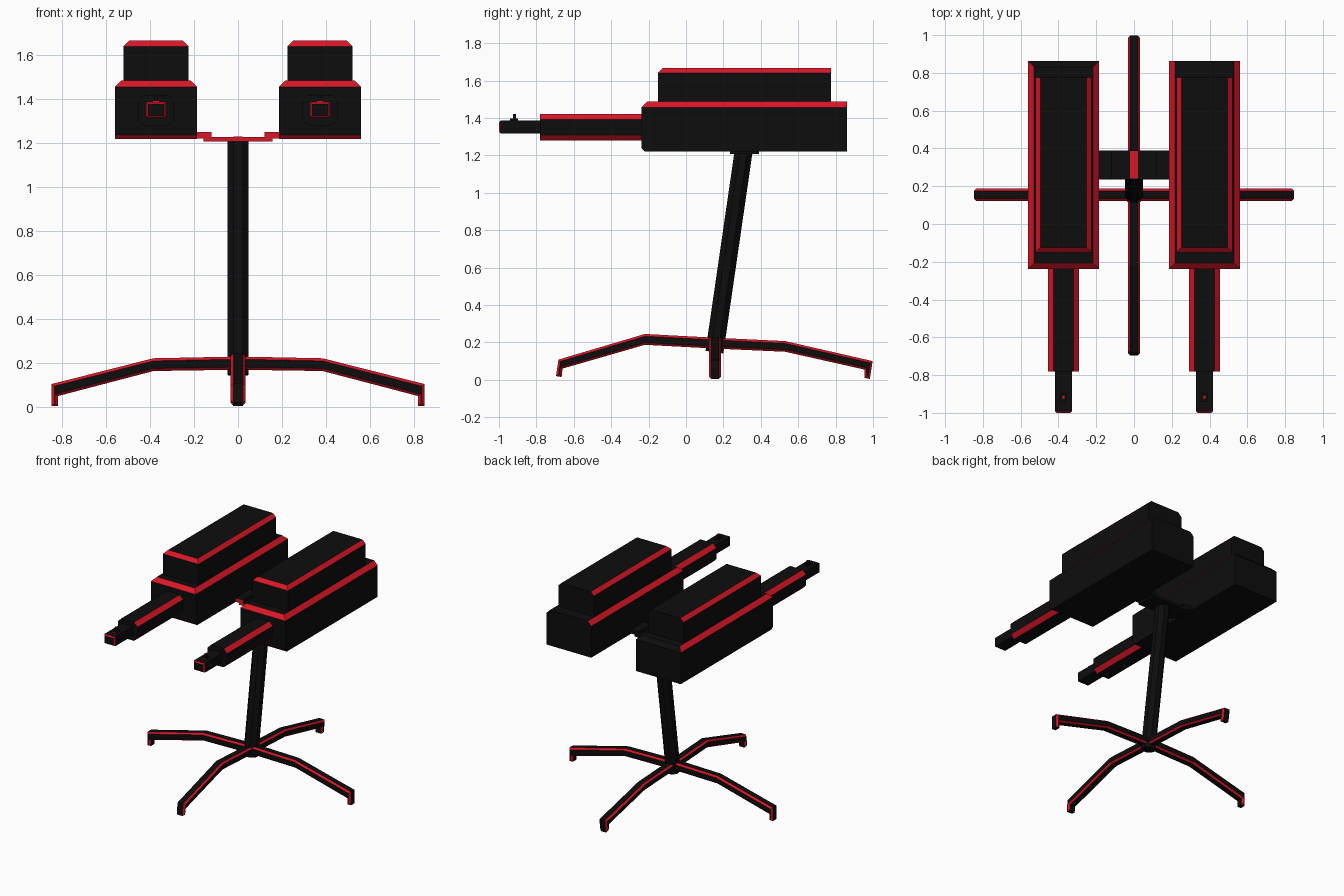
import bpy, bmesh, math
from mathutils import Vector, Matrix

if "Cube" in bpy.data.objects:
    bpy.data.objects.remove(bpy.data.objects["Cube"])


def material(name, color):
    m = bpy.data.materials.new(name)
    m.diffuse_color = color
    m.use_nodes = True
    m.node_tree.nodes["Principled BSDF"].inputs["Base Color"].default_value = m.diffuse_color
    return m


MATS = [material("black", (0.004, 0.004, 0.004, 1)),
        material("red", (0.7, 0.008, 0.02, 1))]


def finish(bm, name):
    bmesh.ops.recalc_face_normals(bm, faces=bm.faces)
    me = bpy.data.meshes.new(name)
    bm.to_mesh(me)
    bm.free()
    for m in MATS:
        me.materials.append(m)
    ob = bpy.data.objects.new(name, me)
    bpy.context.collection.objects.link(ob)
    return ob


def box(name, lo, hi, cuts=(), paint=None):
    """Box with red chamfers: cuts = [(edge test on unit-cube midpoint, offset)].
    paint = function(face) -> material index or None."""
    lo, hi = Vector(lo), Vector(hi)
    mid, half = (lo + hi) / 2, (hi - lo) / 2
    bm = bmesh.new()
    bmesh.ops.create_cube(bm, size=2, matrix=Matrix.Translation(mid) @ Matrix.Diagonal((*half, 1)))
    for test, offset in cuts:
        edges = []
        for e in bm.edges:
            c = (e.verts[0].co + e.verts[1].co) / 2 - mid
            if test(*[c[i] / half[i] for i in range(3)]):
                edges.append(e)
        bmesh.ops.bevel(bm, geom=edges, offset=offset, segments=1, affect='EDGES', material=1)
    if paint:
        bmesh.ops.recalc_face_normals(bm, faces=bm.faces)
        for f in bm.faces:
            i = paint(f)
            if i is not None:
                f.material_index = i
    return finish(bm, name)


def strut(name, profile, to_world, width=0.033, chamfer=0.012):
    """Extruded side profile with red chamfers around both flat sides."""
    bm = bmesh.new()
    a = [bm.verts.new(to_world(u, z, -width)) for u, z in profile]
    b = [bm.verts.new(to_world(u, z, width)) for u, z in profile]
    caps = [bm.faces.new(a), bm.faces.new(b[::-1])]
    n = len(profile)
    for i in range(n):
        bm.faces.new((a[i], b[i], b[(i + 1) % n], a[(i + 1) % n]))
    bmesh.ops.recalc_face_normals(bm, faces=bm.faces)
    edges = [e for f in caps for e in f.edges]
    bmesh.ops.bevel(bm, geom=edges, offset=chamfer, segments=1, affect='EDGES', material=1)
    return finish(bm, name)


# Base: one bent strut front to back, one across
CY = 0.155
strut("long_base_legs",
      [(-0.22, 0.245), (CY, 0.225), (0.53, 0.207), (0.998, 0.1), (0.983, 0.005), (0.955, 0.01),
       (0.953, 0.055), (0.53, 0.15), (CY, 0.167), (-0.22, 0.187), (-0.66, 0.06),
       (-0.665, 0.015), (-0.695, 0.02), (-0.682, 0.108)],
      lambda u, z, w: (w, u, z))
half_leg = [(0.385, 0.222), (0.848, 0.105), (0.848, 0.005), (0.82, 0.005), (0.82, 0.05), (0.385, 0.164)]
strut("cross_base_legs",
      [(0, 0.23)] + half_leg + [(0, 0.17)] + [(-u, z) for u, z in reversed(half_leg)],
      lambda u, z, w: (u, CY + w, z))

# Leaning octagonal column
low, top = Vector((0, 0.152, 0.148)), Vector((0, 0.307, 1.215))
axis = top - low
bm = bmesh.new()
bmesh.ops.create_cone(
    bm, cap_ends=True, segments=8, radius1=0.052, radius2=0.052, depth=axis.length,
    matrix=Matrix.Translation((low + top) / 2) @ Matrix.Rotation(-math.atan2(axis.y, axis.z), 4, 'X')
    @ Matrix.Rotation(math.radians(22.5), 4, 'Z'))
finish(bm, "column")

# Mount joining the two guns
red_front = lambda f: 1 if f.normal.y < -0.5 else None
box("mount_plate", (-0.157, 0.235, 1.208), (0.157, 0.39, 1.228), paint=red_front)
box("mount_strip", (-0.02, 0.24, 1.22), (0.02, 0.387, 1.23), paint=lambda f: 1)

front_and_sides = lambda x, y, z: z > 0.9 and y < 0.9
all_top = lambda x, y, z: z > 0.9
front_bottom = lambda x, y, z: y < -0.9 and z < -0.9
along_y = lambda x, y, z: abs(x) > 0.9 and abs(z) > 0.9
muzzle_rim = lambda x, y, z: y < -0.9

for side, s in (("left", -1), ("right", 1)):
    cx = 0.373 * s

    def part(name, half, y0, y1, z0, z1, **kw):
        return box(side + name, (cx - half, y0, z0), (cx + half, y1, z1), **kw)

    # Mount bracket
    xs = sorted((0.12 * s, 0.24 * s))
    box(side + "_mount_bracket", (xs[0], 0.235, 1.222), (xs[1], 0.39, 1.252), paint=red_front)
    # Housing, the left one also cut at the rear
    part("_lower_housing", 0.187, -0.237, 0.862, 1.22, 1.487,
         cuts=[(all_top if s < 0 else front_and_sides, 0.03), (front_bottom, 0.018)],
         paint=lambda f: 0 if f.normal.y > 0.1 else None)
    part("_upper_housing", 0.148, -0.15, 0.775, 1.47, 1.667, cuts=[(front_and_sides, 0.026)])
    # Barrel and muzzle
    part("_barrel", 0.082, -0.78, -0.22, 1.28, 1.42, cuts=[(along_y, 0.029)])
    part("_muzzle", 0.045, -1.0, -0.76, 1.318, 1.387, cuts=[(muzzle_rim, 0.009)])
    # Sight
    part("_sight_base", 0.015, -0.942, -0.898, 1.383, 1.396, paint=red_front)
    part("_sight_post", 0.008, -0.926, -0.908, 1.39, 1.422,
         paint=lambda f: 1 if f.normal.z > 0.5 else None)
